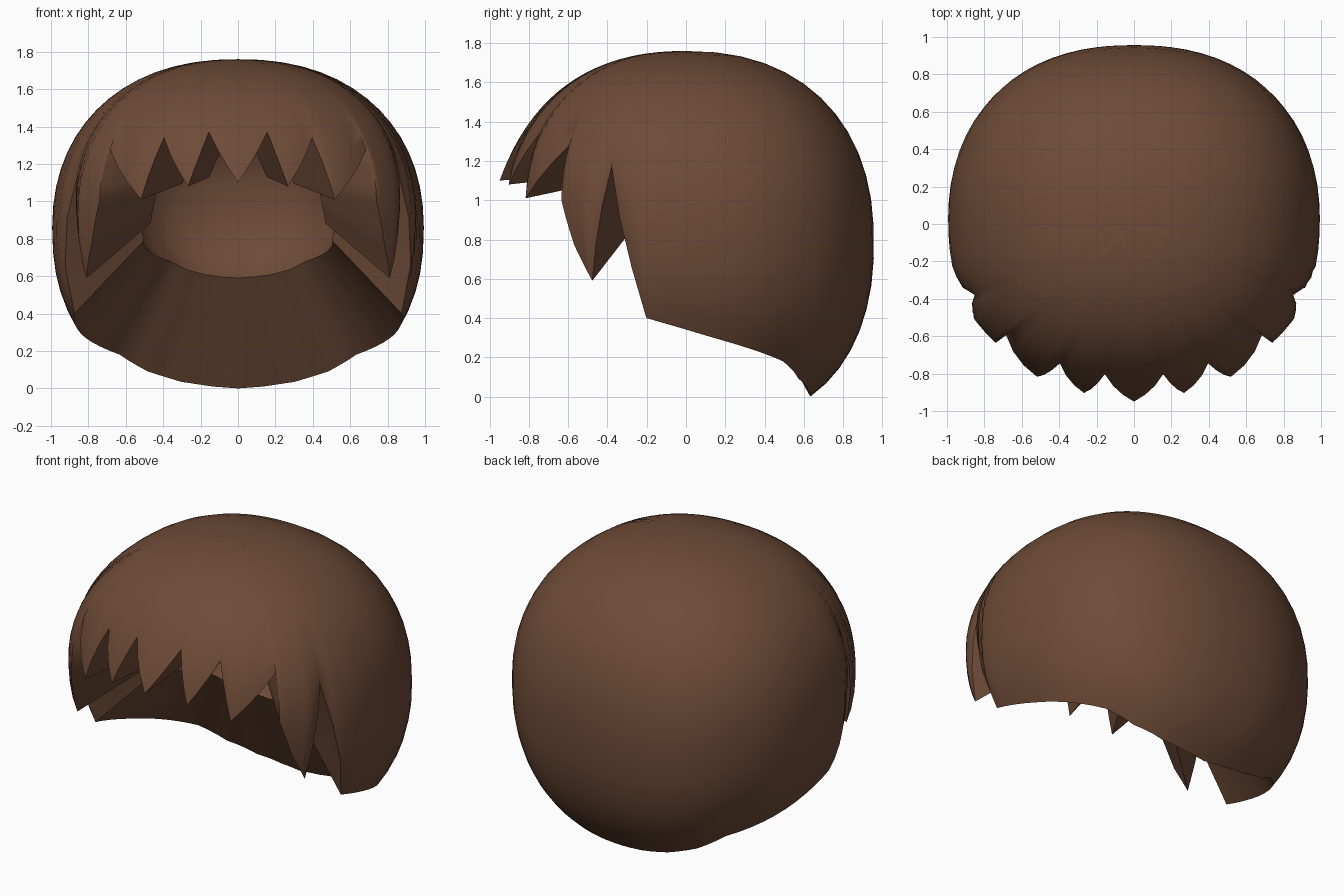
import bpy, bmesh, math
from mathutils import Vector

if "Cube" in bpy.data.objects:
    bpy.data.objects.remove(bpy.data.objects["Cube"])

# Hair colour
brown = bpy.data.materials.new("brown hair")
brown.diffuse_color = (0.155, 0.070, 0.038, 1)
brown.use_nodes = True
brown.node_tree.nodes["Principled BSDF"].inputs["Base Color"].default_value = brown.diffuse_color

# Rim of the right half: azimuth from the front (degrees), height, radius factor
RIM = [(0, 1.10, 1.03), (11, 1.37, 1.0), (16.5, 1.08, 1.0), (28, 1.34, 0.98),
       (32.4, 1.01, 0.985), (49, 1.28, 0.985), (49.4, 1.0, 0.97), (54, 0.77, 0.95),
       (59.5, 0.59, 0.94), (66, 1.17, 0.965), (77, 0.40, 0.96), (97, 0.31, 0.97),
       (128, 0.18, 0.99), (140, 0.09, 1.05), (154, 0.035, 1.10), (168, 0.01, 1.13),
       (180, 0.0, 1.14)]
N = 2.25                       # squareness of the dome
MID, UP, DOWN = 0.82, 0.94, 0.96
ROWS = 20


def inside(p):
    # the cavity is a shrunken copy of the outside
    return Vector((p.x * 0.575, p.y * 0.5 - 0.01, p.z * 0.5 + 0.59))


def dome_point(az, phi, tuck):
    s, c = math.sin(az), math.cos(az)
    r = (abs(s) ** N + abs(c / 0.95) ** N) ** (-1 / N)
    h = max(math.cos(phi), 0) ** (2 / N) * r * tuck
    v = abs(math.sin(phi)) ** (2 / N)
    z = MID + (UP * v if phi > 0 else -DOWN * v)
    return Vector((h * s, -h * c, z))


def rim_phi(z):
    v = (z - MID) / (UP if z > MID else DOWN)
    return math.copysign(math.asin(abs(v) ** (N / 2)), v)


# Columns around the head: right half, then mirrored
half = []
for (a0, z0, k0), (a1, z1, k1) in zip(RIM, RIM[1:]):
    steps = max(3, round((a1 - a0) / 5))
    for i in range(steps):
        f = i / steps
        half.append((a0 + (a1 - a0) * f, z0 + (z1 - z0) * f, k0 + (k1 - k0) * f))
half.append(RIM[-1])
cols = half + [(-a, z, k) for a, z, k in half[-2:0:-1]]

bm = bmesh.new()


def build_skin(place):
    top = bm.verts.new(place(Vector((0, 0, MID + UP))))
    grid = []
    for a, z, k in cols:
        end = rim_phi(z)
        col = []
        for i in range(1, ROWS + 1):
            t = i / ROWS
            phi = math.pi / 2 + (end - math.pi / 2) * t
            col.append(bm.verts.new(place(dome_point(math.radians(a), phi, 1 + (k - 1) * t ** 6))))
        grid.append(col)
    for j, col in enumerate(grid):
        nxt = grid[(j + 1) % len(grid)]
        bm.faces.new((top, col[0], nxt[0]))
        for i in range(ROWS - 1):
            bm.faces.new((col[i], col[i + 1], nxt[i + 1], nxt[i]))
    return [col[-1] for col in grid]


# Outer skin, inner skin and the thick cut rim between them
outer = build_skin(lambda p: p)
inner = build_skin(inside)
for j in range(len(cols)):
    n = (j + 1) % len(cols)
    bm.faces.new((outer[j], inner[j], inner[n], outer[n]))
bmesh.ops.recalc_face_normals(bm, faces=bm.faces)

mesh = bpy.data.meshes.new("hair")
bm.to_mesh(mesh)
bm.free()
mesh.materials.append(brown)
hair = bpy.data.objects.new("hair", mesh)
bpy.context.collection.objects.link(hair)
bpy.context.view_layer.objects.active = hair
hair.select_set(True)
bpy.ops.object.shade_smooth_by_angle(angle=math.radians(50))
